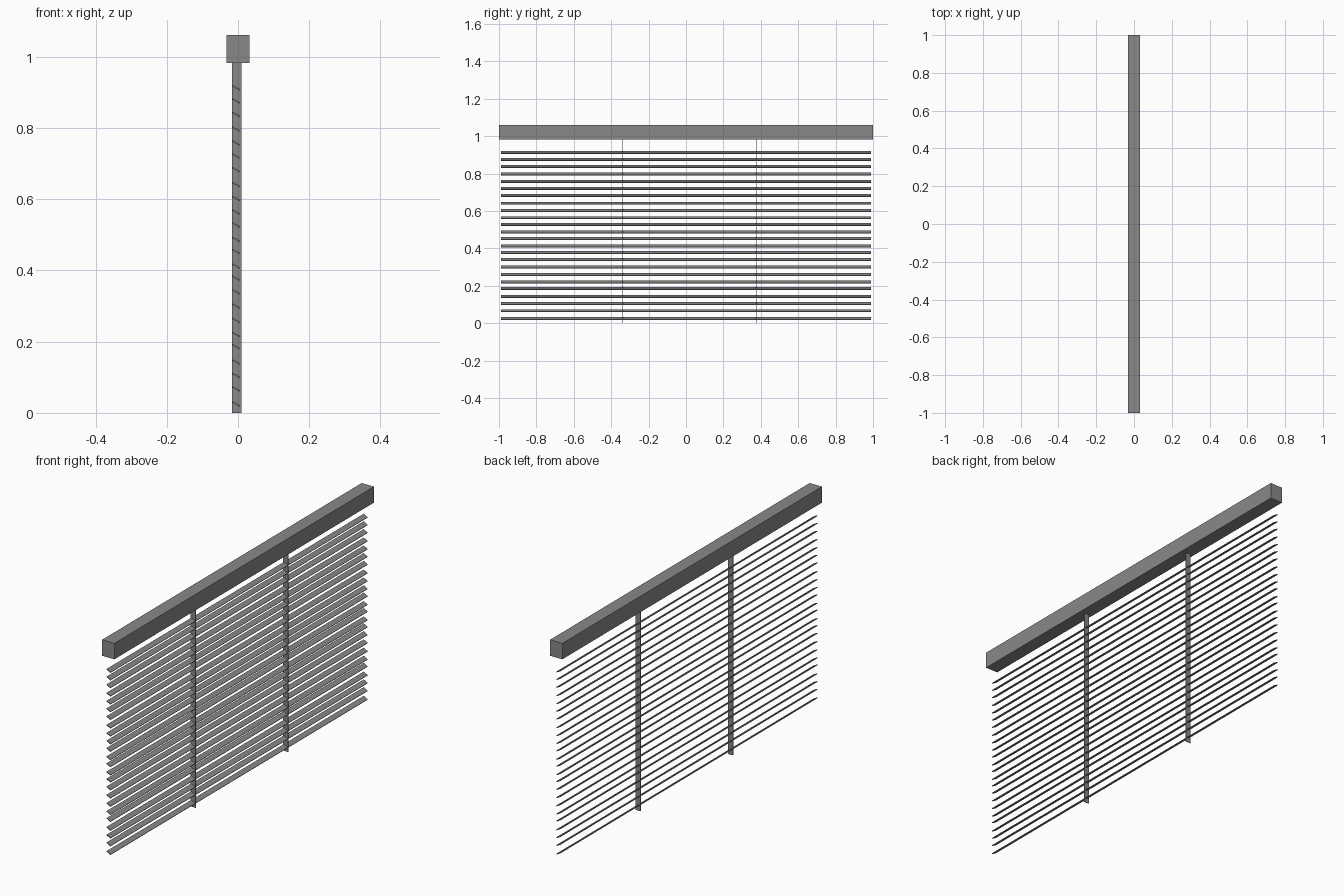
import bpy
import math

cube = bpy.data.objects.get("Cube")
if cube:
    bpy.data.objects.remove(cube, do_unlink=True)

# Single grey finish
grey = bpy.data.materials.new("grey")
grey.use_nodes = True
colour = (0.25, 0.25, 0.25, 1)
grey.diffuse_color = colour
grey.node_tree.nodes["Principled BSDF"].inputs["Base Color"].default_value = colour


def box(name, size, centre, tilt=0.0):
    """Box of the given size, tilted about its long y axis."""
    bpy.ops.mesh.primitive_cube_add(size=1, location=centre)
    part = bpy.context.object
    part.name = name
    part.scale = size
    bpy.ops.object.transform_apply(location=False, rotation=False, scale=True)
    part.rotation_euler.y = tilt
    part.data.materials.append(grey)
    return part


# Head rail
box("head_rail", (0.066, 2.0, 0.078), (0, 0, 1.022))

# Vertical ladder tapes
for i, y in enumerate((-0.338, 0.375)):
    box(f"ladder_tape_{i + 1}", (0.027, 0.003, 0.985), (-0.004, y, 0.4925))

# Tilted slats, slightly unevenly spaced
heights = (0.025, 0.067, 0.105, 0.143, 0.186, 0.22, 0.26, 0.3,
           0.34, 0.378, 0.412, 0.453, 0.487, 0.528, 0.564, 0.602,
           0.641, 0.683, 0.721, 0.758, 0.797, 0.838, 0.876, 0.913)
for i, z in enumerate(heights):
    box(f"slat_{i + 1}", (0.024, 1.98, 0.004), (-0.005, 0, z), math.radians(29))
